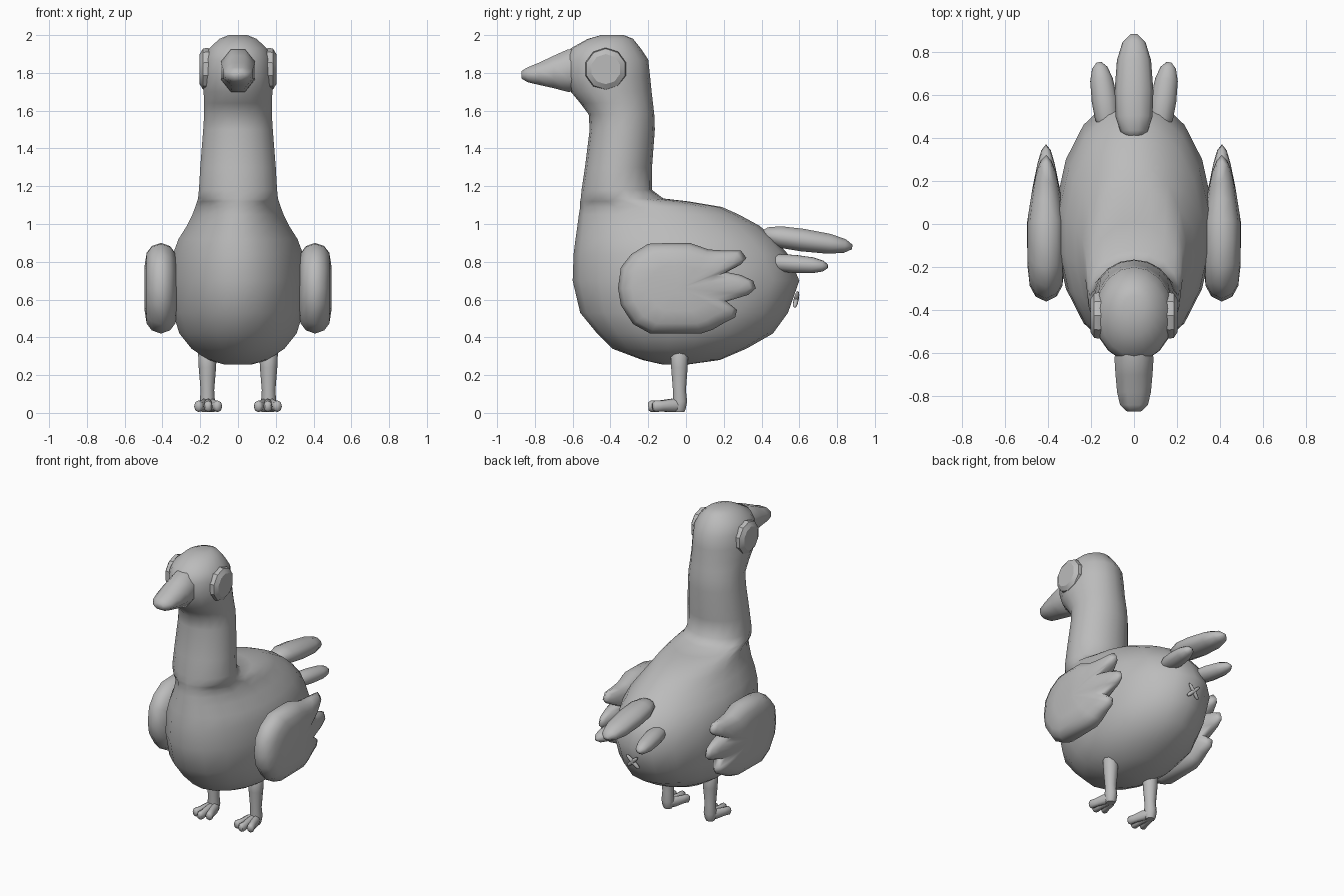
import bpy, bmesh, math
from mathutils import Vector

if "Cube" in bpy.data.objects:
    bpy.data.objects.remove(bpy.data.objects["Cube"])

grey = bpy.data.materials.new("plain grey")
grey.diffuse_color = (0.5, 0.5, 0.5, 1)
grey.use_nodes = True
grey.node_tree.nodes["Principled BSDF"].inputs["Base Color"].default_value = grey.diffuse_color


def finish(name, bm, angle=60):
    bmesh.ops.recalc_face_normals(bm, faces=bm.faces)
    me = bpy.data.meshes.new(name)
    bm.to_mesh(me)
    bm.free()
    ob = bpy.data.objects.new(name, me)
    bpy.context.collection.objects.link(ob)
    me.materials.append(grey)
    bpy.ops.object.select_all(action='DESELECT')
    ob.select_set(True)
    bpy.context.view_layer.objects.active = ob
    bpy.ops.object.shade_smooth_by_angle(angle=math.radians(angle))
    return ob


def skin(bm, rings):
    """Bridge equal rings of points and cap both ends."""
    vr = [[bm.verts.new(p) for p in r] for r in rings]
    n = len(vr[0])
    for a, b in zip(vr, vr[1:]):
        for i in range(n):
            j = (i + 1) % n
            bm.faces.new((a[i], a[j], b[j], b[i]))
    bm.faces.new(vr[0][::-1])
    bm.faces.new(vr[-1])


def oval(c, u, v, n, turn=0.0):
    """Oval ring about c with half-axis vectors u and v."""
    c, u, v = Vector(c), Vector(u), Vector(v)
    angs = [2 * math.pi * (i + turn) / n for i in range(n)]
    return [c + u * math.cos(a) + v * math.sin(a) for a in angs]


def feather(bm, start, end, w, h, n=10, profile=((0, .35), (.06, .7), (.2, .95), (.45, 1),
                                              (.75, .88), (.92, .6), (1, .2))):
    """Rounded oval rod, w = half-width, h = half-thickness."""
    a, b = Vector(start), Vector(end)
    d = (b - a).normalized()
    side = d.cross(Vector((0, 0, 1))).normalized()
    up = side.cross(d)
    skin(bm, [oval(a.lerp(b, t), side * w * s, up * h * s, n) for t, s in profile])


# body, neck and head: height, front y, back y, half-width
slices = [
    (.255, -.12, .00, .07), (.28, -.23, .18, .16), (.34, -.39, .32, .25),
    (.42, -.47, .46, .315), (.53, -.56, .54, .35), (.70, -.60, .60, .365),
    (.84, -.595, .54, .35), (.92, -.585, .47, .32), (.99, -.575, .39, .275),
    (1.05, -.567, .28, .245), (1.09, -.56, .19, .23), (1.12, -.56, .01, .22),
    (1.135, -.557, -.12, .215), (1.18, -.553, -.18, .21), (1.3, -.535, -.18, .203),
    (1.5, -.51, -.165, .187), (1.58, -.515, -.168, .182), (1.64, -.56, -.175, .182),
    (1.70, -.61, -.182, .185), (1.78, -.64, -.19, .187), (1.87, -.64, -.20, .18),
    (1.93, -.61, -.24, .155), (1.98, -.52, -.28, .10), (2.0, -.45, -.33, .05)]
bm = bmesh.new()
skin(bm, [oval((0, (f + b) / 2, z), (w, 0, 0), (0, (b - f) / 2, 0), 18, .5)
          for z, f, b, w in slices])
finish("body_neck_head", bm)

# beak: y, centre z, half-width, half-height
bm = bmesh.new()
skin(bm, [oval((0, y, z), (w, 0, 0), (0, 0, h), 8, .5) for y, z, w, h in
          [(-.56, 1.815, .09, .12), (-.625, 1.812, .098, .122), (-.70, 1.805, .093, .093),
           (-.78, 1.795, .085, .063), (-.84, 1.79, .07, .042), (-.87, 1.79, .035, .022)]])
finish("beak", bm)

# wing outline as (y, z), three feather tips at the back
outline = [(-.36, .66), (-.345, .77), (-.29, .84), (-.20, .895), (-.08, .90), (.02, .90),
           (.12, .865), (.20, .86), (.29, .86), (.32, .82), (.29, .785), (.215, .745),
           (.29, .73), (.355, .70), (.37, .66), (.33, .625), (.215, .59), (.27, .545),
           (.26, .505), (.20, .475), (.14, .44), (.08, .42), (-.19, .42), (-.28, .47),
           (-.345, .57)]
CY, CZ = -.03, .66


def wing_ring(side, scale, bulge):
    ring = []
    for y, z in outline:
        yy, zz = CY + (y - CY) * scale, CZ + (z - CZ) * scale
        thick = .088 - .048 * min(1, max(0, (yy - .02) / .3))
        ring.append((side * (.408 + bulge * thick), yy, zz))
    return ring


for side, label in ((-1, "left"), (1, "right")):
    bm = bmesh.new()
    skin(bm, [wing_ring(side, s, b) for s, b in
              [(.1, -1), (.5, -.98), (.78, -.86), (.93, -.55), (1, 0),
               (.93, .55), (.78, .86), (.5, .98), (.1, 1)]])
    finish(label + "_wing", bm, 80)

    # eye: low disc with a chamfered rim
    bm = bmesh.new()
    skin(bm, [oval((side * x, -.425, 1.82), (0, r, 0), (0, 0, r), 10, .5)
              for x, r in [(.12, .10), (.165, .113), (.185, .108), (.203, .08)]])
    finish(label + "_eye", bm, 30)

    # small tail feather
    bm = bmesh.new()
    feather(bm, (side * .115, .43, .80), (side * .163, .75, .775), .06, .05)
    finish(label + "_tail_feather", bm)

    # leg with heel
    bm = bmesh.new()
    skin(bm, [oval((side * .162, y, z), (w, 0, 0), (0, w, 0), 10) for z, y, w in
              [(.36, -.035, .03), (.335, -.035, .05), (.24, -.035, .046),
               (.12, -.035, .036), (.06, -.032, .04), (.02, -.035, .035), (.005, -.035, .028)]])
    finish(label + "_leg", bm)

    # three spread toes
    bm = bmesh.new()
    for spread, reach in ((-.055, -.175), (0, -.20), (.055, -.175)):
        feather(bm, (side * .158 + spread * .15, -.02, .042),
                (side * .158 + spread, reach, .034), .027, .034, 8,
                ((0, .7), (.3, 1.05), (.7, .85), (.92, .9), (1, .6)))
    finish(label + "_foot", bm)

# large middle tail feather
bm = bmesh.new()
feather(bm, (0, .40, .945), (0, .88, .878), .09, .063)
finish("middle_tail_feather", bm)

# little crossed bars under the tail
bm = bmesh.new()
for s in (-1, 1):
    feather(bm, (-.042 * s, .575, .56), (.042 * s, .592, .643), .014, .014, 6)
finish("rear_cross", bm)
